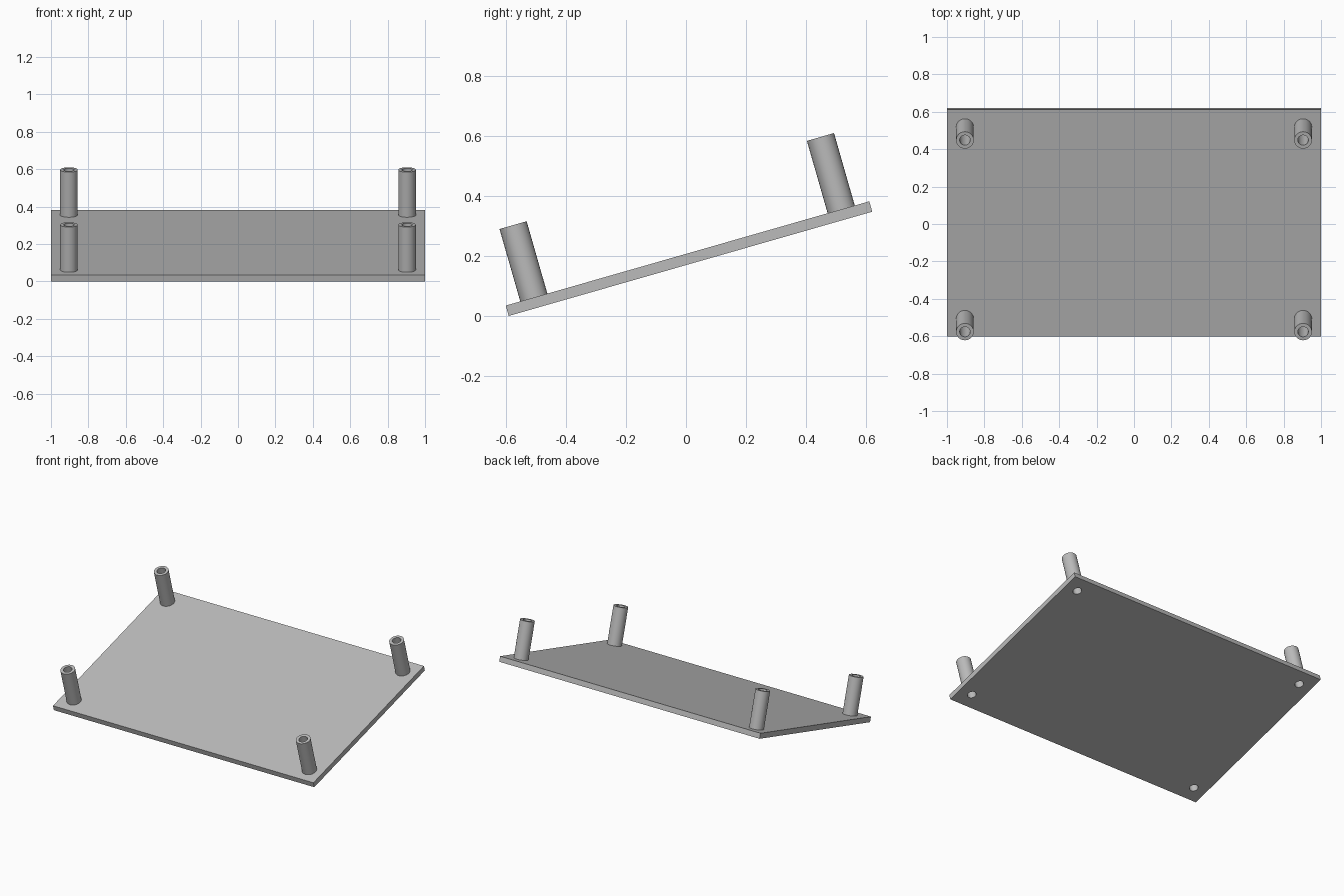
import bpy
import bmesh
from math import radians, sin, cos
from mathutils import Matrix, Vector

WIDTH, DEPTH, THICK = 2.0, 1.261, 0.036
POST_X, POST_Y = 0.904, 0.533
POST_LEN, OUTER_R, INNER_R = 0.251, 0.047, 0.028
SIDES = 48
TILT = radians(16)
LIFT = DEPTH / 2 * sin(TILT) + THICK / 2 * cos(TILT)
PLACE = Matrix.Translation((0, 0.01, LIFT)) @ Matrix.Rotation(TILT, 4, 'X')

cube = bpy.data.objects.get("Cube")
if cube:
    bpy.data.objects.remove(cube, do_unlink=True)

grey = bpy.data.materials.new("plain grey")
grey.use_nodes = True
grey.diffuse_color = (0.5, 0.5, 0.5, 1)
grey.node_tree.nodes["Principled BSDF"].inputs["Base Color"].default_value = grey.diffuse_color


def make_object(name, bm):
    """Turn a bmesh in plate coordinates into a placed object."""
    bmesh.ops.recalc_face_normals(bm, faces=bm.faces)
    mesh = bpy.data.meshes.new(name)
    bm.to_mesh(mesh)
    bm.free()
    mesh.materials.append(grey)
    obj = bpy.data.objects.new(name, mesh)
    obj.matrix_world = PLACE
    bpy.context.collection.objects.link(obj)
    return obj


def select_only(obj):
    bpy.ops.object.select_all(action='DESELECT')
    obj.select_set(True)
    bpy.context.view_layer.objects.active = obj


def tube(name, x, y):
    """Hollow post: a rectangular wall section spun around its axis."""
    bm = bmesh.new()
    low, high = THICK / 2, THICK / 2 + POST_LEN
    section = [(INNER_R, low), (OUTER_R, low), (OUTER_R, high), (INNER_R, high)]
    verts = [bm.verts.new((x + r, y, z)) for r, z in section]
    edges = [bm.edges.new((verts[i], verts[(i + 1) % 4])) for i in range(4)]
    bmesh.ops.spin(bm, geom=verts + edges, cent=(x, y, 0), axis=(0, 0, 1),
                   angle=radians(360), steps=SIDES, use_merge=True)
    bmesh.ops.remove_doubles(bm, verts=bm.verts, dist=0.0001)
    obj = make_object(name, bm)
    select_only(obj)
    bpy.ops.object.shade_smooth_by_angle(angle=radians(30))


corners = {
    "front_right_post": (-POST_X, -POST_Y),
    "front_left_post": (POST_X, -POST_Y),
    "back_right_post": (-POST_X, POST_Y),
    "back_left_post": (POST_X, POST_Y),
}

# Base plate
bm = bmesh.new()
bmesh.ops.create_cube(bm, size=1)
bmesh.ops.scale(bm, vec=Vector((WIDTH, DEPTH, THICK)), verts=bm.verts)
plate = make_object("base_plate", bm)

# Screw holes through the plate, continuing the post bores
bm = bmesh.new()
for x, y in corners.values():
    bmesh.ops.create_cone(bm, cap_ends=True, segments=SIDES, radius1=INNER_R,
                          radius2=INNER_R, depth=THICK * 3,
                          matrix=Matrix.Translation((x, y, 0)))
cutter = make_object("hole_cutter", bm)
cutter.hide_render = True
bpy.context.view_layer.update()
cut = plate.modifiers.new("screw holes", 'BOOLEAN')
cut.operation = 'DIFFERENCE'
cut.solver = 'EXACT'
cut.object = cutter
select_only(plate)
bpy.ops.object.modifier_apply(modifier=cut.name)
bpy.ops.object.shade_smooth_by_angle(angle=radians(30))
bpy.data.objects.remove(cutter, do_unlink=True)

# Hollow posts at the four corners
for name, (x, y) in corners.items():
    tube(name, x, y)
